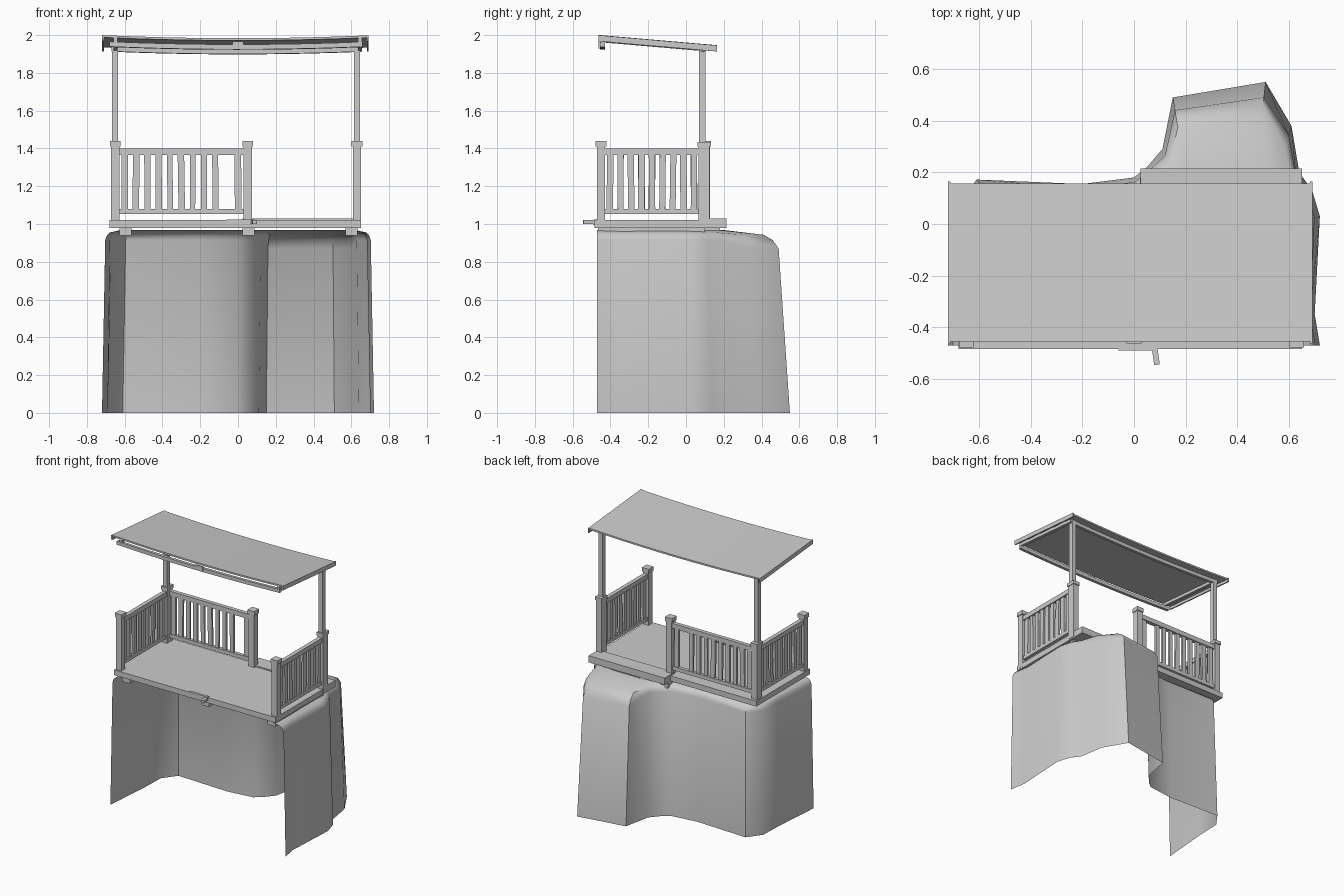
import bpy, bmesh, math, random
from mathutils import Matrix

if "Cube" in bpy.data.objects:
    bpy.data.objects.remove(bpy.data.objects["Cube"])

random.seed(4)


def add_mesh(name, verts, faces):
    me = bpy.data.meshes.new(name)
    me.from_pydata(verts, [], faces)
    bm = bmesh.new()
    bm.from_mesh(me)
    bmesh.ops.recalc_face_normals(bm, faces=bm.faces)
    bm.to_mesh(me)
    bm.free()
    ob = bpy.data.objects.new(name, me)
    bpy.context.collection.objects.link(ob)
    return ob


def box(name, x0, x1, y0, y1, z0, z1, rot=(0, 'Z')):
    v = [(x, y, z) for x in (x0, x1) for y in (y0, y1) for z in (z0, z1)]
    f = [(0, 1, 3, 2), (4, 6, 7, 5), (0, 4, 5, 1), (2, 3, 7, 6), (0, 2, 6, 4), (1, 5, 7, 3)]
    c = ((x0 + x1) / 2, (y0 + y1) / 2, (z0 + z1) / 2)
    ob = add_mesh(name, [tuple(a - b for a, b in zip(p, c)) for p in v], f)
    ob.matrix_world = Matrix.Translation(c) @ Matrix.Rotation(math.radians(rot[0]), 4, rot[1])
    return ob


def rail_post(name, x, y):
    box(name, x - .022, x + .022, y - .022, y + .022, .99, 1.41)
    box(name + "_cap", x - .028, x + .028, y - .028, y + .028, 1.41, 1.44)


def railing(name, axis, a, b, c, n, skip=()):
    # axis X: runs a..b in x at y = c; axis Y: runs a..b in y at x = c
    def part(nm, u0, u1, half, z0, z1, tilt=0):
        if axis == 'X':
            box(nm, u0, u1, c - half, c + half, z0, z1, (tilt, 'Y'))
        else:
            box(nm, c - half, c + half, u0, u1, z0, z1, (tilt, 'X'))
    part(name + "_top_rail", a, b, .015, 1.365, 1.40)
    part(name + "_bottom_rail", a, b, .013, 1.052, 1.08)
    step = (b - a) / n
    for i in range(n):
        if i not in skip:
            u = a + step * (i + .5)
            w = random.uniform(.014, .018)
            part(name + "_baluster", u - w, u + w, .008, 1.07, 1.37, random.uniform(-1, 1))


# Cloth or rock skirt: bottom outline paired with its inner edge under the deck
OUTLINE = [(-.72, -.47, -.62, -.47), (-.69, -.1, -.62, -.1), (-.685, .07, -.6, 0),
           (-.61, .172, -.52, .05), (-.2, .155, -.2, .05), (0, .18, .02, .08),
           (.05, .22, .08, .12), (.11, .29, .17, .15), (.15, .49, .2, .2),
           (.51, .55, .47, .2), (.61, .38, .55, .17), (.64, .2, .57, .1),
           (.69, .13, .59, .06), (.72, .03, .60, 0), (.70, -.35, .60, -.35), (.72, -.47, .62, -.47)]
verts = []
for i, (x, y, u, w) in enumerate(OUTLINE):
    bump = 7 < i < 11
    for t, z in ((0, 0), (.17, .87 if bump else .915), (.26, .915 if bump else .94),
                 (.4, .943 if bump else .955), (1, .968)):
        verts.append((x + (u - x) * t, y + (w - y) * t, z))
faces = [(i * 5 + k, i * 5 + 5 + k, i * 5 + 6 + k, i * 5 + 1 + k)
         for i in range(len(OUTLINE) - 1) for k in range(4)]
skirt = add_mesh("base_skirt", verts, faces)
bpy.context.view_layer.objects.active = skirt
skirt.select_set(True)
bpy.ops.object.shade_smooth_by_angle(angle=math.radians(40))
skirt.select_set(False)

# Deck: main platform, rear landing and joists
box("deck_platform", -.68, .65, -.485, .145, .98, 1.02)
box("deck_landing", .025, .65, .1, .215, .98, 1.03)
for x, y in ((-.595, .02), (.056, .18), (.6, .1)):
    box("deck_joist", x - .032, x + .032, -.465, y, .94, .98)
box("front_bracket", -.06, .09, -.49, -.47, .995, 1.025)
box("front_peg", .072, .094, -.545, -.46, 1.0, 1.02, (8, 'Z'))

# Railings with capped posts
for side in (-.65, .63):
    rail_post("front_post", side, -.45)
    box("rear_post_lower", side - .022, side + .022, .065, .125, .99, 1.41)
    box("rear_post_collar", side - .027, side + .027, .062, .132, 1.41, 1.435)
    box("roof_post", side - .016, side + .016, .07, .104, 1.4, 1.94)
    railing("side_railing", 'Y', -.43, .07, side, 9)
rail_post("gate_post", .052, .105)
railing("rear_railing", 'X', -.63, .03, .105, 11, skip=(9,))


# Sagging sloped roof sheet
def roof_z(x, y):
    return 2.0 - (y + .46) * .086 - .016 * (1 - (x / .71) ** 2)


def roof_strip(name, x0, x1, y0, y1, drop, thick, n=10):
    v, f = [], []
    for i in range(n + 1):
        x = x0 + (x1 - x0) * i / n
        for y, d in ((y0, 0), (y1, 0), (y1, thick), (y0, thick)):
            v.append((x, y, roof_z(x, y) - drop - d))
    for i in range(n):
        for k in range(4):
            f.append((i * 4 + k, i * 4 + (k + 1) % 4, i * 4 + 4 + (k + 1) % 4, i * 4 + 4 + k))
    f += [(0, 1, 2, 3), tuple(n * 4 + k for k in range(4))]
    return add_mesh(name, v, f)


roof_strip("roof_sheet", -.715, .69, -.455, .157, 0, .012)
for x in (-.72, .682):
    roof_strip("roof_side_trim", x, x + .01, -.462, .165, 0, .032, 1)
roof_strip("roof_front_beam", -.68, .66, -.455, -.43, .033, .026)
roof_strip("roof_rear_beam", -.67, .655, .075, .1, .012, .026)
for x in (-.66, .635):
    roof_strip("roof_side_beam", x, x + .022, -.45, .1, .012, .022, 1)
box("roof_beam_clip", -.03, .03, -.462, -.45, 1.93, 1.965)
